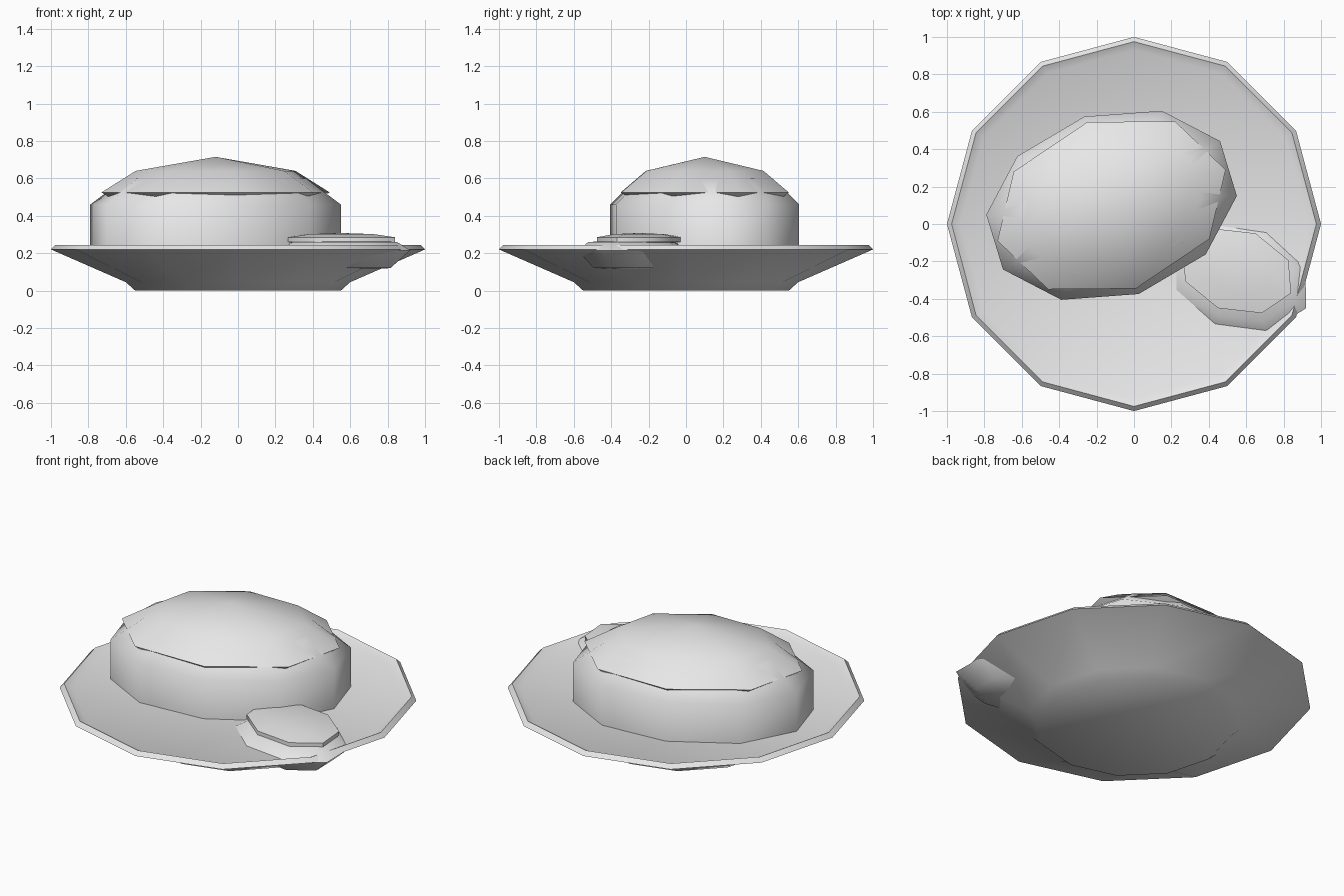
import bpy, bmesh, math

cube = bpy.data.objects.get("Cube")
if cube:
    bpy.data.objects.remove(cube, do_unlink=True)

# One pale grey clay colour for everything
clay = bpy.data.materials.new("pale_grey")
clay.use_nodes = True
clay.diffuse_color = (0.8, 0.8, 0.8, 1)
clay.node_tree.nodes["Principled BSDF"].inputs["Base Color"].default_value = (0.8, 0.8, 0.8, 1)


def stacked_rings(name, sides, centre, axis_a, axis_b, profile, angle=50):
    """Skin a (scale, height) profile over an elliptical polygon; scale 0 is a pole."""
    bm = bmesh.new()
    rings = []
    for scale, z in profile:
        count = sides if scale else 1
        ring = []
        for k in range(count):
            t = 2 * math.pi * k / sides
            c, s = scale * math.cos(t), scale * math.sin(t)
            ring.append(bm.verts.new((centre[0] + axis_a[0] * c + axis_b[0] * s,
                                      centre[1] + axis_a[1] * c + axis_b[1] * s, z)))
        rings.append(ring)
    for low, high in zip(rings, rings[1:]):
        for k in range(sides):
            n = (k + 1) % sides
            if len(low) == 1:
                bm.faces.new((low[0], high[n], high[k]))
            elif len(high) == 1:
                bm.faces.new((low[k], low[n], high[0]))
            else:
                bm.faces.new((low[k], low[n], high[n], high[k]))
    # Flat floor where the profile does not start at a pole
    if len(rings[0]) > 1:
        bm.faces.new(rings[0][::-1])
    bmesh.ops.recalc_face_normals(bm, faces=bm.faces)
    mesh = bpy.data.meshes.new(name)
    bm.to_mesh(mesh)
    bm.free()
    mesh.materials.append(clay)
    obj = bpy.data.objects.new(name, mesh)
    bpy.context.collection.objects.link(obj)
    bpy.ops.object.select_all(action='DESELECT')
    obj.select_set(True)
    bpy.context.view_layer.objects.active = obj
    bpy.ops.object.shade_smooth_by_angle(angle=math.radians(angle))
    return obj


# Plate: small foot, flared side, raised lip, shallow top
stacked_rings("plate", 12, (0, 0), (1, 0), (0, 1),
              [(0.55, 0), (0.6, 0.045), (1, 0.22), (0.975, 0.245), (0.93, 0.222), (0, 0.215)])

# Main bun with straight wall and sloping shoulder
bun_centre = (-0.12, 0.1)
stacked_rings("bun_body", 10, bun_centre, (0.67, 0.05), (0.065, 0.515),
              [(1, 0.19), (1, 0.46), (0.72, 0.6), (0, 0.65)])

# Domed topping overlapping the shoulder
stacked_rings("bun_topping", 8, bun_centre, (0.61, 0.19), (-0.13, 0.445),
              [(0, 0.34), (0.7, 0.41), (1, 0.525), (0.7, 0.64), (0, 0.715)])

# Small side piece sunk into the plate rim, with its own thin cap
stacked_rings("side_piece_base", 8, (0.57, -0.29), (0.35, -0.16), (0.14, 0.25),
              [(0, 0.11), (0.7, 0.12), (1, 0.215), (0.8, 0.26), (0, 0.27)])
stacked_rings("side_piece_cap", 8, (0.55, -0.25), (0.29, -0.12), (0.1, 0.2),
              [(0.8, 0.25), (1, 0.26), (1, 0.285), (0.6, 0.302), (0, 0.308)])
